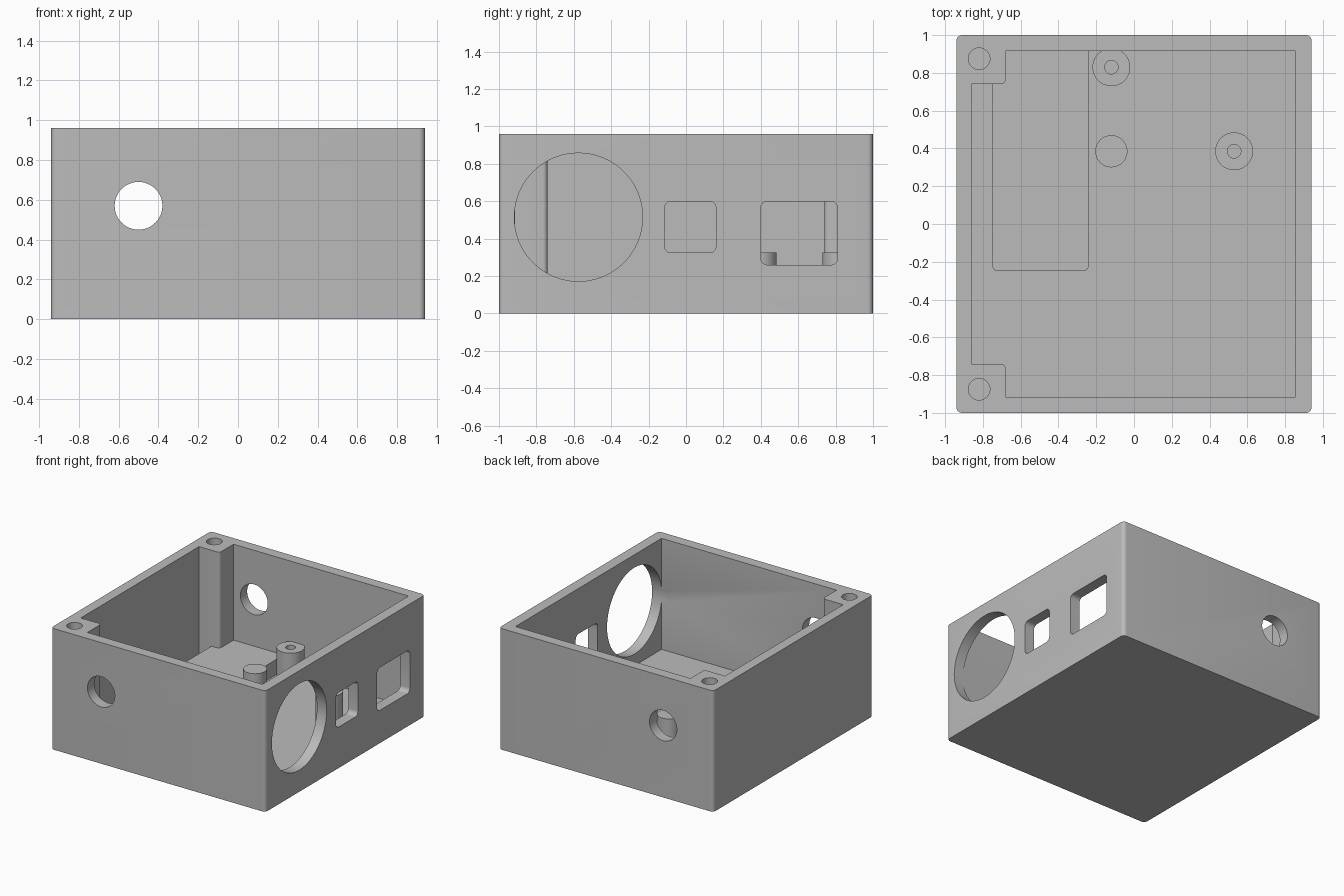
import bpy, bmesh, math
from mathutils import Vector

if "Cube" in bpy.data.objects:
    bpy.data.objects.remove(bpy.data.objects["Cube"])

grey = bpy.data.materials.new("plain grey")
grey.use_nodes = True
COLOUR = (0.5, 0.5, 0.5, 1)
grey.diffuse_color = COLOUR
grey.node_tree.nodes["Principled BSDF"].inputs["Base Color"].default_value = COLOUR

W, D, H = 0.94, 1.0, 0.96          # half width, half depth, height
IX0, IX1, IY = -0.86, 0.855, 0.915  # inner wall faces
FLOOR = 0.08


def circle(cx, cy, r, n=48):
    return [(cx + r * math.cos(2 * math.pi * i / n),
             cy + r * math.sin(2 * math.pi * i / n)) for i in range(n)]


def rounded(corners, n=6):
    """Outline from counter-clockwise (x, y, radius) right-angled corners."""
    out = []
    for i, (x, y, r) in enumerate(corners):
        p = Vector((x, y))
        if r == 0:
            out.append((x, y))
            continue
        u = (Vector(corners[i - 1][:2]) - p).normalized() * r
        v = (Vector(corners[(i + 1) % len(corners)][:2]) - p).normalized() * r
        for k in range(n + 1):
            a = k / n * math.pi / 2
            out.append(tuple(p + u * (1 - math.sin(a)) + v * (1 - math.cos(a))))
    return out


def box_outline(x0, x1, y0, y1, r):
    return rounded([(x0, y0, r), (x1, y0, r), (x1, y1, r), (x0, y1, r)])


def prism(name, outline, lo, hi, axis="z"):
    """Extrude a 2D outline from lo to hi along an axis."""
    place = {"z": lambda a, b, h: (a, b, h),
             "x": lambda a, b, h: (h, a, b),
             "y": lambda a, b, h: (a, h, b)}[axis]
    bm = bmesh.new()
    base = bm.faces.new([bm.verts.new(place(a, b, lo)) for a, b in outline])
    top = bmesh.ops.extrude_face_region(bm, geom=[base])["geom"]
    shift = Vector(place(0, 0, hi - lo))
    bmesh.ops.translate(bm, vec=shift,
                        verts=[v for v in top if isinstance(v, bmesh.types.BMVert)])
    bmesh.ops.recalc_face_normals(bm, faces=bm.faces)
    mesh = bpy.data.meshes.new(name)
    bm.to_mesh(mesh)
    bm.free()
    mesh.materials.append(grey)
    ob = bpy.data.objects.new(name, mesh)
    bpy.context.collection.objects.link(ob)
    return ob


def cut(target, cutters):
    """Subtract the cutters, then remove them."""
    for c in cutters:
        c.hide_render = True
        mod = target.modifiers.new("cut", "BOOLEAN")
        mod.operation, mod.solver, mod.object = "DIFFERENCE", "EXACT", c
        bpy.context.view_layer.objects.active = target
        bpy.ops.object.modifier_apply(modifier=mod.name)
        bpy.data.objects.remove(c)


# Case: rounded block, hollowed around the two screw corners
case = prism("case", box_outline(-W, W, -D, D, 0.03), 0, H)
BX, BY = -0.68, 0.74
cavity = rounded([(BX, -IY, 0), (IX1, -IY, 0), (IX1, IY, 0), (BX, IY, 0),
                  (BX, BY, 0.025), (IX0, BY, 0), (IX0, -BY, 0), (BX, -BY, 0.025)])
cutters = [prism("cavity_cutter", cavity, FLOOR, H + 0.1)]

# Screw holes in the corner bosses
for side in (-1, 1):
    cutters.append(prism("screw_cutter", circle(-0.82, side * 0.875, 0.057), 0.45, H + 0.1))

# Cable holes in the front and back walls
for side in (-1, 1):
    lo, hi = sorted((side * 0.9, side * 1.1))
    cutters.append(prism("cable_cutter", circle(-0.5, 0.57, 0.12), lo, hi, "y"))

# Round opening and two rounded windows in the +x wall
openings = [circle(-0.575, 0.515, 0.343),
            box_outline(-0.115, 0.16, 0.325, 0.6, 0.035),
            box_outline(0.4, 0.81, 0.26, 0.6, 0.035)]
cutters += [prism("opening_cutter", o, 0.8, 1.1, "x") for o in openings]
cut(case, cutters)

# Raised pad on the floor against the back wall
pad = prism("floor_pad", rounded([(-0.75, -0.25, 0.03), (-0.24, -0.25, 0.03),
                                  (-0.24, IY + 0.01, 0), (-0.75, IY + 0.01, 0)]),
            FLOOR - 0.01, 0.2)

# Standoffs: two with pilot holes and one plain post
parts = [case, pad]
POST_TOP = 0.325
for name, x, y in (("back_standoff", -0.12, 0.83), ("side_standoff", 0.53, 0.385)):
    post = prism(name, circle(x, y, 0.1), FLOOR - 0.01, POST_TOP)
    cut(post, [prism("pilot_cutter", circle(x, y, 0.036, 24), FLOOR + 0.02, POST_TOP + 0.1)])
    parts.append(post)
parts.append(prism("support_post", circle(-0.12, 0.385, 0.085), FLOOR - 0.01, POST_TOP))

# Smooth the round walls, keep the edges sharp
bpy.ops.object.select_all(action="DESELECT")
for ob in parts:
    ob.select_set(True)
bpy.context.view_layer.objects.active = case
bpy.ops.object.shade_smooth_by_angle(angle=math.radians(30))
